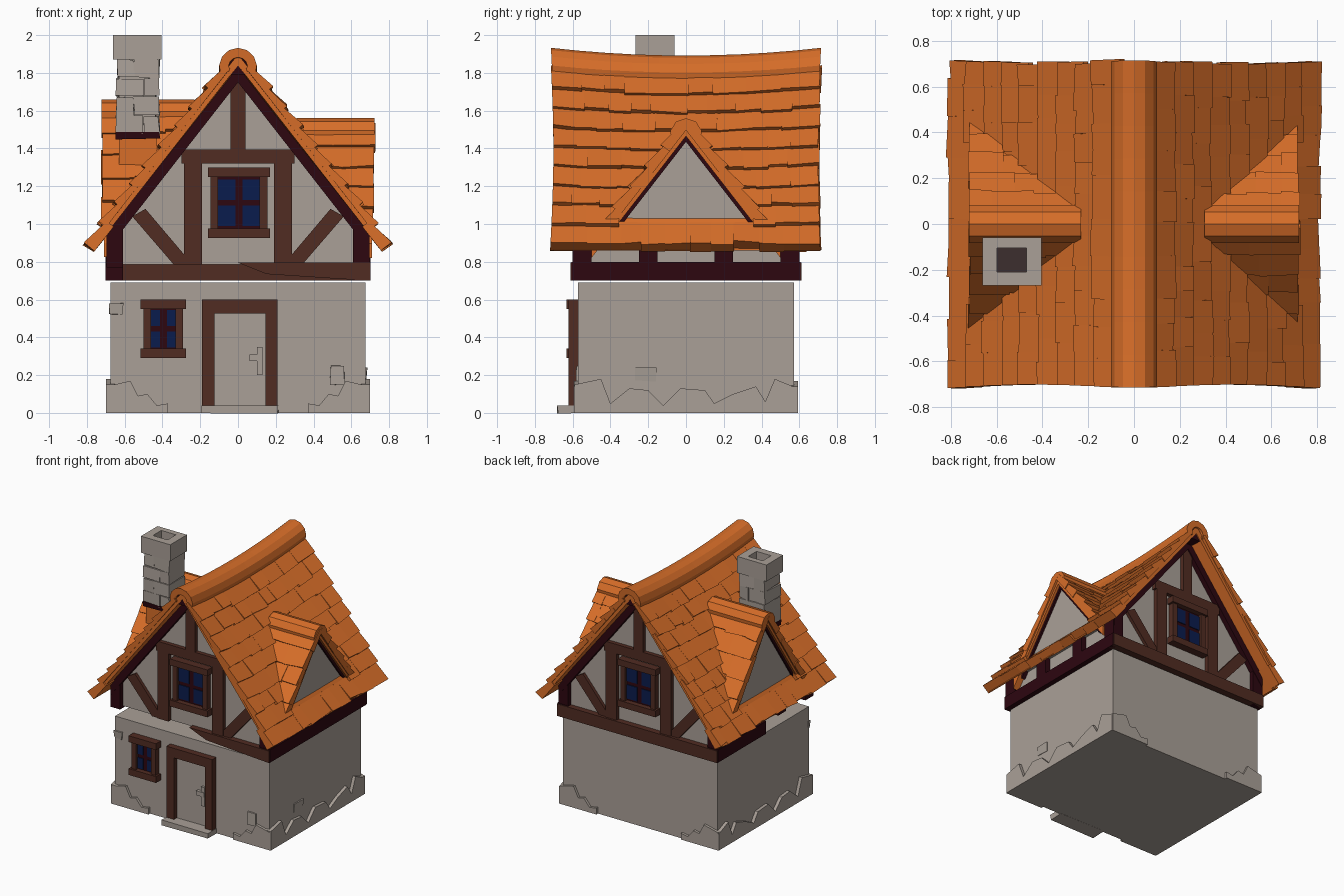
import bpy, bmesh, math, random
from mathutils import Vector

if "Cube" in bpy.data.objects:
    bpy.data.objects.remove(bpy.data.objects["Cube"])

random.seed(7)


def material(name, r, g, b):
    m = bpy.data.materials.new(name)
    m.diffuse_color = (r, g, b, 1)
    m.use_nodes = True
    m.node_tree.nodes["Principled BSDF"].inputs["Base Color"].default_value = m.diffuse_color
    return m


STONE = material("warm grey plaster", 0.40, 0.35, 0.31)
TILE = material("orange tile", 0.68, 0.155, 0.022)
WOOD = material("brown timber", 0.082, 0.025, 0.016)
DARK = material("dark maroon timber", 0.026, 0.002, 0.005)
GLASS = material("deep blue glass", 0.003, 0.012, 0.075)
SOOT = material("soot", 0.045, 0.028, 0.028)


def finish(bm, name, mat):
    bmesh.ops.recalc_face_normals(bm, faces=bm.faces)
    me = bpy.data.meshes.new(name)
    bm.to_mesh(me)
    bm.free()
    me.materials.append(mat)
    ob = bpy.data.objects.new(name, me)
    bpy.context.collection.objects.link(ob)


def loft(bm, rings):
    """Closed solid through rings of points."""
    vs = [[bm.verts.new(p) for p in r] for r in rings]
    n = len(vs[0])
    for a, b in zip(vs, vs[1:]):
        for i in range(n):
            bm.faces.new((a[i], a[(i + 1) % n], b[(i + 1) % n], b[i]))
    bm.faces.new(vs[0])
    bm.faces.new(vs[-1][::-1])


def prism(bm, pts, a, b, axis="y", segs=1):
    """Extrude a (side, z) outline along x or y."""
    rings = []
    for i in range(segs + 1):
        t = a + (b - a) * i / segs
        rings.append([(u, t, z) if axis == "y" else (t, u, z) for u, z in pts])
    loft(bm, rings)


def box(bm, x0, x1, y0, y1, z0, z1, jit=0.0):
    j = lambda: random.uniform(-jit, jit)
    loft(bm, [[(x + j(), y + j(), z + j()) for x, y in
               ((x0, y0), (x1, y0), (x1, y1), (x0, y1))] for z in (z0, z1)])


def boxes(name, mat, rows, jit=0.0):
    bm = bmesh.new()
    for r in rows:
        box(bm, *r, jit=jit)
    finish(bm, name, mat)


def chevron(top, k, thick, w):
    """Inverted V outline: outer apex, slope, vertical thickness, half width."""
    return [(-w, top - k * w), (0, top), (w, top - k * w),
            (w, top - k * w - thick), (0, top - thick), (-w, top - k * w - thick)]


def arch(r0, r1, zc, n=8):
    ang = [math.radians(-25 + 230 * i / n) for i in range(n + 1)]
    return ([(r0 * math.cos(t), zc + r0 * math.sin(t)) for t in ang] +
            [(r1 * math.cos(t), zc + r1 * math.sin(t)) for t in reversed(ang)])


def tile_row(bm, low, up, nrm, along, a, b, length, lo, hi):
    """Row of uneven tiles, raised at their lower ends."""
    t = a
    while t < b - 0.01:
        e = t + random.uniform(0.1, 0.2)
        if e > b - 0.07:
            e = b + random.uniform(-0.008, 0.008)
        lift, drop = random.uniform(-.006, .006), random.uniform(-.008, .008)
        ring = lambda w: [low + along * w + up * u + nrm * n for u, n in
                          ((drop, lo), (drop + random.uniform(-.008, .008), hi + lift),
                           (length * 1.25, hi * 0.68), (length * 1.25, lo))]
        loft(bm, [ring(t), ring(e)])
        t = e


def sag(bm):
    """Swaybacked main roof."""
    for v in bm.verts:
        h = (v.co.z - 0.85) / 1.08
        v.co.z -= 0.04 * (1 - (v.co.y / 0.71) ** 2) * max(h, 0)
        v.co.y *= 1 - 0.025 * math.sin(math.pi * min(max(h, 0), 1))


# ground floor
boxes("lower_walls", STONE, [(-.675, .675, -.572, .572, 0, .69)])

# jagged foundation stones
bm = bmesh.new()
side = [(-.59, .15), (-.45, .18), (-.4, .05), (-.3, .13), (-.2, .12), (-.12, .04), (-.03, .13),
        (.1, .12), (.15, .05), (.25, .1), (.37, .14), (.42, .06), (.47, .18), (.59, .13)]
corner = [(.37, .05), (.43, .04), (.48, .1), (.53, .09), (.57, .17), (.695, .14)]
for s in (-1, 1):
    prism(bm, [(-.59, 0)] + side + [(.59, 0)], s * .65, s * .7, "x")
    for f in (-1, 1):
        prism(bm, [(s * u, z) for u, z in [(.37, 0)] + corner + [(.695, 0)]], f * .55, f * .592)
finish(bm, "foundation_stones", STONE)
boxes("wall_patches", STONE, [(.49, .56, -.58, -.56, .15, .25), (.66, .682, -.27, -.16, .17, .24),
                              (-.68, -.61, -.58, -.56, .52, .58)], jit=.005)

# upper floor and gables
bm = bmesh.new()
prism(bm, [(-.66, .785), (.66, .785), (.66, .98), (0, 1.8), (-.66, .98)], -.565, .565)
finish(bm, "gable_walls", STONE)

# timber frame on both gables
bm = bmesh.new()
dk = bmesh.new()
for f in (-1, 1):
    y0, y1 = sorted((f * .55, f * .597))
    box(bm, -.3, .3, y0, y1, 1.32, 1.395)
    box(bm, -.04, .04, y0, y1, 1.39, 1.76)
    for s in (-1, 1):
        box(bm, *sorted((s * .19, s * .285)), y0, y1, .785, 1.33)
        prism(bm, [(s * .49, 1.08), (s * .56, 1.04), (s * .34, .785), (s * .24, .785)],
              f * .55, f * .59)
        box(dk, *sorted((s * .61, s * .695)), *sorted((f * .5, f * .602)), .77, .98)
    prism(dk, chevron(1.85, 1.28, .1, .69), f * .55, f * .605)
    box(dk, -.05, .05, *sorted((f * .55, f * .69)), 1.79, 1.87)
# sill beams: whole at the back, broken away at the front left corner
box(bm, -.7, .7, .55, .612, .7, .795)
prism(bm, [(.0, .795), (.7, .795), (.7, .7), (.5, .712), (.15, .735)], -.612, -.55)
for s, y in ((-1, 0), (1, -.605)):
    x0, x1 = sorted((s * .61, s * .702))
    box(dk, x0, x1, y, .605, .7, .8)
    for y in (-.2, .2):
        box(dk, x0, x1, y - .05, y + .05, .785, .95)
finish(bm, "gable_timbers", WOOD)
finish(dk, "rafters_and_side_sills", DARK)

# door
boxes("door_frame", WOOD, [(-.19, -.125, -.622, -.55, .03, .6), (.145, .21, -.622, -.55, .03, .6),
                           (-.19, .21, -.622, -.55, .525, .6)])
boxes("door_panel", STONE, [(-.13, .15, -.585, -.56, .03, .53)])
boxes("door_handle", STONE, [(.1, .13, -.605, -.58, .2, .35), (.06, .13, -.61, -.58, .275, .31)])
boxes("door_step", STONE, [(-.19, .21, -.68, -.56, 0, .04)], jit=.004)


def window(name, cx, w, z0, z1, f, wall, pane):
    """Frame with lintel and sill, dark cross bars and four panes; f is the facing."""
    d = lambda t: sorted((f * (wall - .02), f * (wall + t)))
    t = .05
    boxes(name + "_frame", WOOD, [
        (cx - w, cx + w, *d(.06), z1 - t, z1), (cx - w, cx + w, *d(.06), z0, z0 + t),
        (cx - w + .015, cx - w + t + .005, *d(.045), z0 + .04, z1 - .04),
        (cx + w - t - .005, cx + w - .015, *d(.045), z0 + .04, z1 - .04)])
    boxes(name + "_bars", DARK, [(cx - w + .03, cx + w - .03, *d(.02), z0 + .03, z1 - .03)])
    zc, off = (z0 + z1) / 2, pane[0] / 2 + .018
    y = sorted((f * (wall + .018), f * (wall + .026)))
    boxes(name + "_panes", GLASS, [
        (cx + i * off - pane[0] / 2, cx + i * off + pane[0] / 2, *y,
         zc + j * (pane[1] / 2 + .014) - pane[1] / 2, zc + j * (pane[1] / 2 + .014) + pane[1] / 2)
        for i in (-1, 1) for j in (-1, 1)])


window("lower_window", -.395, .12, .29, .6, -1, .572, (.055, .085))
window("front_gable_window", .005, .165, .925, 1.3, -1, .565, (.092, .11))
window("back_gable_window", -.005, .165, .925, 1.3, 1, .565, (.092, .11))

# main roof: deck and overlapping tiles, left open below the dormer gables
K = 1.28
bm = bmesh.new()
prism(bm, chevron(1.84 + .06, K, .06, .765), -.7, .7, segs=10)
for s in (-1, 1):
    up = Vector((-s, 0, K)).normalized()
    nrm = Vector((s * K, 0, 1)).normalized()
    for i in range(9):
        low = Vector((s * .758, 0, .858)) + up * (.13 * i)
        gap = (0, .36, .3, .22)[i] if i < 4 else 0
        spans = [(-.72, -gap), (gap, .72)] if gap else [(-.72, .72)]
        for a, b in spans:
            tile_row(bm, low, up, nrm, Vector((0, 1, 0)), a, b, .13,
                     0 if i == 0 else .03, .068 if i == 0 else .08)
sag(bm)
finish(bm, "main_roof_tiles", TILE)
bm = bmesh.new()
prism(bm, arch(.1, .05, 1.832), -.715, .715, segs=10)
sag(bm)
finish(bm, "ridge_cap", TILE)

# dormers: left one is taller
for label, s, h in (("right", 1, 1.56), ("left", -1, 1.66)):
    k = (h + .04 - .93) / .52
    bm = bmesh.new()
    prism(bm, [(-.42, .93), (.42, .93), (0, h - .06)], s * .3, s * .675, "x")
    finish(bm, label + "_dormer_wall", STONE)
    bm = bmesh.new()
    prism(bm, chevron(h - .07, k, .055, .43), s * .5, s * .69, "x")
    finish(bm, label + "_dormer_trim", DARK)
    bm = bmesh.new()
    prism(bm, chevron(h - .02, k, .075, .5), s * .34, s * .71, "x")
    for d in (-1, 1):
        up = Vector((0, -d, k)).normalized()
        nrm = Vector((0, d * k, 1)).normalized()
        n = 6
        step = math.hypot(.5, .5 * k) / n
        for i in range(n):
            low = Vector((0, d * .5, h - .08 - k * .5)) + up * (step * i)
            inner = (1.93 - low.z - step) / K - .01
            tile_row(bm, low, up, nrm, Vector((s, 0, 0)), inner, .72, step, .01, .07)
    prism(bm, arch(.085, .03, h - .085, 6), s * ((1.93 - h) / K + .02), s * .722, "x")
    finish(bm, label + "_dormer_tiles", TILE)

# chimney
boxes("chimney_skirt", TILE, [(-.63, -.43, -.25, -.08, 1.2, 1.46)])
boxes("chimney_collar", DARK, [(-.645, -.415, -.262, -.068, 1.45, 1.49)], jit=.006)
rows = [(-.63, -.43, -.25, -.08, 1.47, 1.87)]
for i in range(4):
    z, split = 1.475 + i * .1, -.55 if i % 2 else -.5
    rows += [(-.643, split, -.262, -.067, z, z + .098), (split, -.418, -.262, -.067, z, z + .098)]
boxes("chimney_stones", STONE, rows, jit=.006)
boxes("chimney_cap", STONE, [(-.662, -.405, -.268, -.21, 1.87, 2), (-.662, -.405, -.105, -.06, 1.87, 2),
                             (-.662, -.598, -.215, -.1, 1.87, 2), (-.47, -.405, -.215, -.1, 1.87, 2)])
boxes("chimney_flue", SOOT, [(-.6, -.468, -.212, -.103, 1.86, 1.93)])
